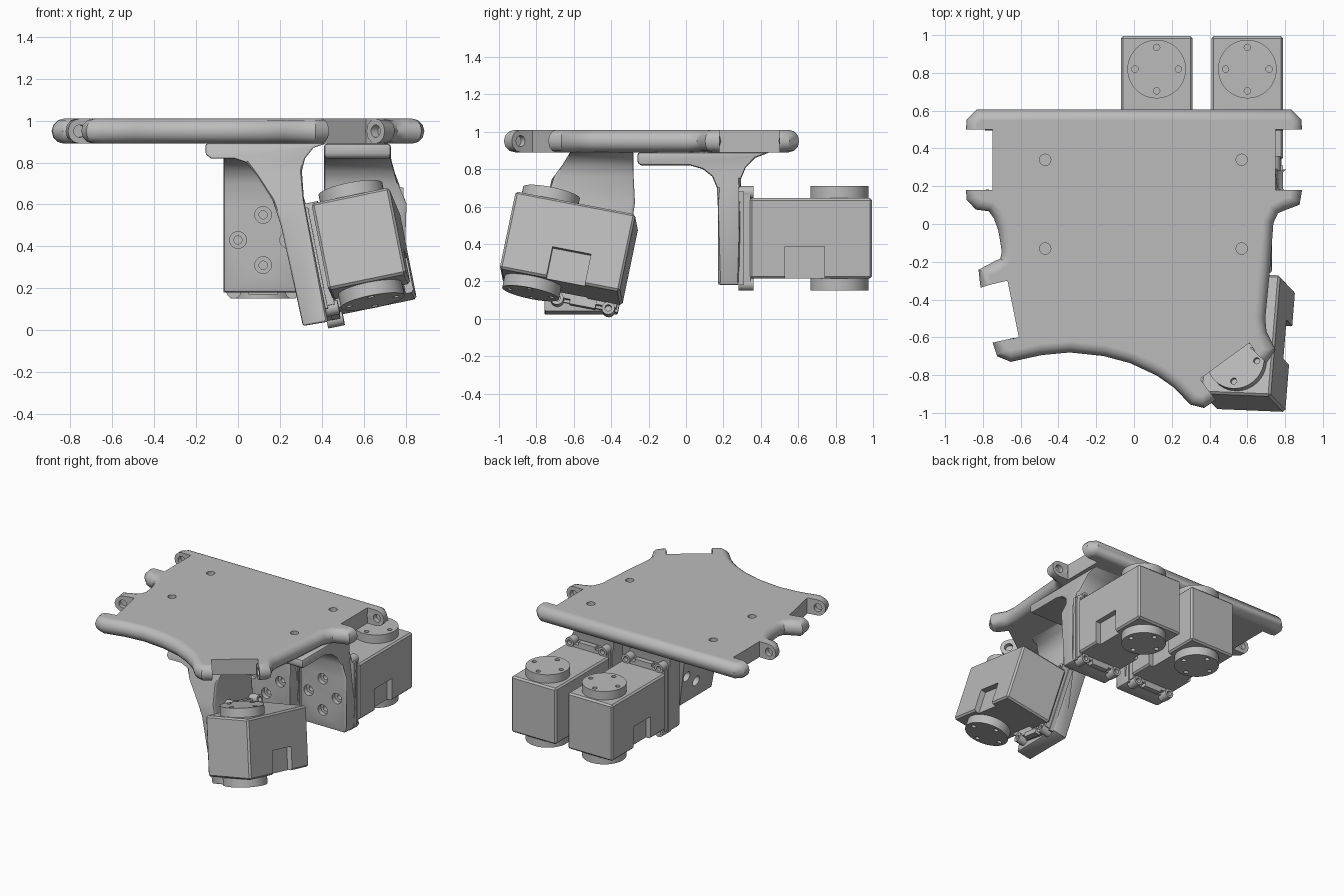
import bpy, bmesh, math
from mathutils import Matrix, Vector

if "Cube" in bpy.data.objects:
    bpy.data.objects.remove(bpy.data.objects["Cube"], do_unlink=True)

grey = bpy.data.materials.new("plain grey")
grey.use_nodes = True
grey.diffuse_color = (0.5, 0.5, 0.5, 1)
grey.node_tree.nodes["Principled BSDF"].inputs["Base Color"].default_value = (0.5, 0.5, 0.5, 1)


def finish(bm, name):
    bmesh.ops.recalc_face_normals(bm, faces=bm.faces)
    me = bpy.data.meshes.new(name)
    bm.to_mesh(me)
    bm.free()
    me.materials.append(grey)
    ob = bpy.data.objects.new(name, me)
    bpy.context.collection.objects.link(ob)
    return ob


def activate(ob):
    bpy.ops.object.select_all(action='DESELECT')
    ob.select_set(True)
    bpy.context.view_layer.objects.active = ob


def smooth(ob):
    activate(ob)
    bpy.ops.object.shade_smooth_by_angle(angle=math.radians(35))


def box(bm, M, lo, hi):
    lo, hi = Vector(lo), Vector(hi)
    bmesh.ops.create_cube(bm, size=1, matrix=M @ Matrix.Translation((lo + hi) / 2)
                          @ Matrix.Diagonal((*(hi - lo), 1)))


def cyl(bm, M, centre, axis, r, depth, n=24):
    rot = Vector(axis).to_track_quat('Z', 'Y').to_matrix().to_4x4()
    bmesh.ops.create_cone(bm, cap_ends=True, segments=n, radius1=r, radius2=r, depth=depth,
                          matrix=M @ Matrix.Translation(centre) @ rot)


def cut(ob, bm):
    cutter = finish(bm, "cutter")
    cutter.hide_render = True
    mod = ob.modifiers.new("cut", 'BOOLEAN')
    mod.operation, mod.solver, mod.object = 'DIFFERENCE', 'EXACT', cutter
    mod.use_self = True
    activate(ob)
    bpy.ops.object.modifier_apply(modifier=mod.name)
    bpy.data.objects.remove(cutter, do_unlink=True)


def frame(x, y, z, origin):
    M = Matrix((x, y, z)).transposed().to_4x4()
    M.translation = origin
    return M


WORLD = Matrix.Identity(4)
RIM, MID = 0.06, 0.95

# Rim centre lines between the four notches, counterclockwise from the back
rims = [
    [(.83, .5), (.83, .53), (.81, .55), (-.81, .55), (-.83, .53), (-.83, .5)],
    [(-.83, .18), (-.83, .15), (-.81, .13), (-.74, .12), (-.69, .06), (-.66, -.02),
     (-.64, -.15), (-.66, -.22), (-.71, -.25), (-.77, -.27), (-.755, -.32)],
    [(-.69, -.615), (-.68, -.66), (-.65, -.67), (-.5, -.635), (-.34, -.62), (-.15, -.64),
     (0, -.68), (.15, -.75), (.25, -.82), (.33, -.905), (.36, -.915), (.397, -.885)],
    [(.657, -.695), (.69, -.66), (.645, -.59), (.635, -.5), (.66, -.24), (.68, .02),
     (.72, .1), (.78, .13), (.83, .14), (.83, .18)],
]
notches = [[(-.75, .5), (-.75, .18)], [(-.67, -.3), (-.61, -.6)],
           [(.35, -.82), (.61, -.63)], [(.75, .18), (.75, .5)]]


def lug_holes():
    bm = bmesh.new()
    for i, rim in enumerate(rims):
        for end, (a, b) in ((rim[0], notches[i - 1]), (rim[-1], notches[i])):
            t = Vector((b[0] - a[0], b[1] - a[1], 0))
            cyl(bm, WORLD, (*end, MID), t, 0.03, 0.07, 16)
    return bm


# Top plate with screw holes
bm = bmesh.new()
outline = [p for rim, notch in zip(rims, notches) for p in rim + notch]
face = bm.faces.new([bm.verts.new((x, y, MID - RIM)) for x, y in outline])
ext = bmesh.ops.extrude_face_region(bm, geom=[face])
bmesh.ops.translate(bm, vec=(0, 0, 2 * RIM),
                    verts=[v for v in ext["geom"] if isinstance(v, bmesh.types.BMVert)])
plate = finish(bm, "top_plate")
cut(plate, lug_holes())
bm = bmesh.new()
for x in (-.47, .57):
    for y in (-.13, .34):
        cyl(bm, WORLD, (x, y, MID + RIM), (0, 0, 1), 0.03, 0.08, 16)
cut(plate, bm)
smooth(plate)

# Rounded plate rims
for name, rim in zip(("back", "right", "front", "left"), rims):
    cu = bpy.data.curves.new(name + "_rim", 'CURVE')
    cu.dimensions = '3D'
    cu.bevel_depth, cu.bevel_resolution, cu.use_fill_caps = RIM, 4, True
    sp = cu.splines.new('POLY')
    sp.points.add(len(rim) - 1)
    for p, (x, y) in zip(sp.points, rim):
        p.co = (x, y, MID, 1)
    cu.materials.append(grey)
    ob = bpy.data.objects.new(name + "_rim", cu)
    bpy.context.collection.objects.link(ob)
    activate(ob)
    bpy.ops.object.convert(target='MESH')
    ob = bpy.context.object
    cut(ob, lug_holes())
    smooth(ob)


def lerp(table, z):
    for (z0, v0), (z1, v1) in zip(table, table[1:]):
        if z <= z1:
            return v0 + (v1 - v0) * max(0, z - z0) / (z1 - z0)
    return table[-1][1]


def bracket(name, profile, lo, hi, place, M):
    """Profile of (depth, height) points, spread sideways between lo and hi."""
    bm = bmesh.new()
    a, b = [[bm.verts.new(place(h, lerp(t, z), z)) for h, z in profile] for t in (lo, hi)]
    bm.faces.new(a)
    bm.faces.new(b)
    for i in range(len(a)):
        bm.faces.new((a[i - 1], a[i], b[i], b[i - 1]))
    ob = finish(bm, name)
    bev = ob.modifiers.new("bevel", 'BEVEL')
    bev.width, bev.segments, bev.angle_limit = 0.015, 2, math.radians(50)
    activate(ob)
    bpy.ops.object.modifier_apply(modifier="bevel")
    # Counterbored mounting holes
    bm = bmesh.new()
    for k in range(4):
        x, z = 0.12 * math.cos(k * math.pi / 2), 0.12 * math.sin(k * math.pi / 2)
        cyl(bm, M, (x, -.12, z), (0, 1, 0), 0.04, 0.07, 20)
        cyl(bm, M, (x, -.06, z), (0, 1, 0), 0.02, 0.1, 12)
    cut(ob, bm)
    smooth(ob)


def flange(name, M):
    """Mounting frame on the bracket; local y points away from it."""
    bm = bmesh.new()
    box(bm, M, (-.19, -.01, -.25), (.19, .02, .25))
    box(bm, M, (-.18, .02, -.235), (.18, .055, .235))
    for sz in (-1, 1):
        box(bm, M, (-.07, .02, sz * .24 - .02), (.07, .06, sz * .24 + .02))
        for sx in (-1, 1):
            cyl(bm, M, (sx * .14, .03, sz * .245), (0, 1, 0), 0.035, 0.08)
    ob = finish(bm, name)
    bm = bmesh.new()
    for sz in (-1, 1):
        for sx in (-1, 1):
            cyl(bm, M, (sx * .14, .07, sz * .245), (0, 1, 0), 0.018, 0.06, 12)
    cut(ob, bm)
    smooth(ob)


def motor(name, M):
    """Motor block around its shaft; local y points to the free end."""
    bm = bmesh.new()
    box(bm, M, (-.19, -.48, -.215), (.19, .175, .215))
    body = finish(bm, name + "_body")
    bev = body.modifiers.new("bevel", 'BEVEL')
    bev.width, bev.segments = 0.012, 1
    activate(body)
    bpy.ops.object.modifier_apply(modifier="bevel")
    bm = bmesh.new()
    for s in (-1, 1):
        box(bm, M, (s * .2 - .05, -.29, -.3), (s * .2 + .05, -.08, -.045))
    cut(body, bm)
    # Round output discs with four screw holes each
    for s, side in ((1, "upper"), (-1, "lower")):
        bm = bmesh.new()
        cyl(bm, M, (0, 0, s * .24), (0, 0, 1), 0.155, 0.08, 48)
        disc = finish(bm, f"{name}_{side}_disc")
        bm = bmesh.new()
        for k in range(4):
            a = k * math.pi / 2
            cyl(bm, M, (.115 * math.cos(a), .115 * math.sin(a), s * .28), (0, 0, 1), .017, .06, 12)
        cut(disc, bm)
        smooth(disc)


# Two back legs
back_profile = [(-.26, .89), (-.26, .83), (-.24, .82), (.02, .82), (.09, .8), (.14, .76), (.165, .7),
                (.17, .6), (.17, .18), (.29, .18), (.29, .6), (.295, .75), (.32, .81), (.37, .86),
                (.45, .89)]
for name, cx in (("inner_back", .12), ("outer_back", .60)):
    M = Matrix.Translation((cx, .29, .43))
    bracket(name + "_bracket", back_profile, [(0, cx - .19), (1, cx - .19)],
            [(0, cx + .19), (.6, cx + .19), (.82, cx + .13), (1, cx + .13)],
            lambda h, s, z: (s, h, z), M)
    flange(name + "_flange", M)
    motor(name + "_motor", Matrix.Translation((cx, .82, .43)))

# Tilted front leg, mounted on the long side of its motor
up = Vector((-.19, .2, .96)).normalized()
along = Vector((-.08, -.98, .19))
along = (along - along.dot(up) * up).normalized()
out = up.cross(along)
centre = Vector((.59, -.775, .405))
M = frame(along, out, up, centre - .24 * out - .27 * along)
front_profile = [(-.155, .89), (-.155, .84), (-.13, .82), (-.02, .82), (.04, .8), (.09, .74),
                 (.165, .62), (.205, .5), (.31, .02), (.43, .04), (.315, .62), (.305, .76),
                 (.32, .82), (.36, .87), (.42, .89)]
bracket("front_bracket", front_profile,
        [(0, -.76), (.3, -.73), (.69, -.74), (.89, -.62)],
        [(0, -.37), (.55, -.28), (1, -.28)],
        lambda h, s, z: (h, s, z), M)
flange("front_flange", M)
motor("front_motor", frame(along.cross(up), along, up, centre))
